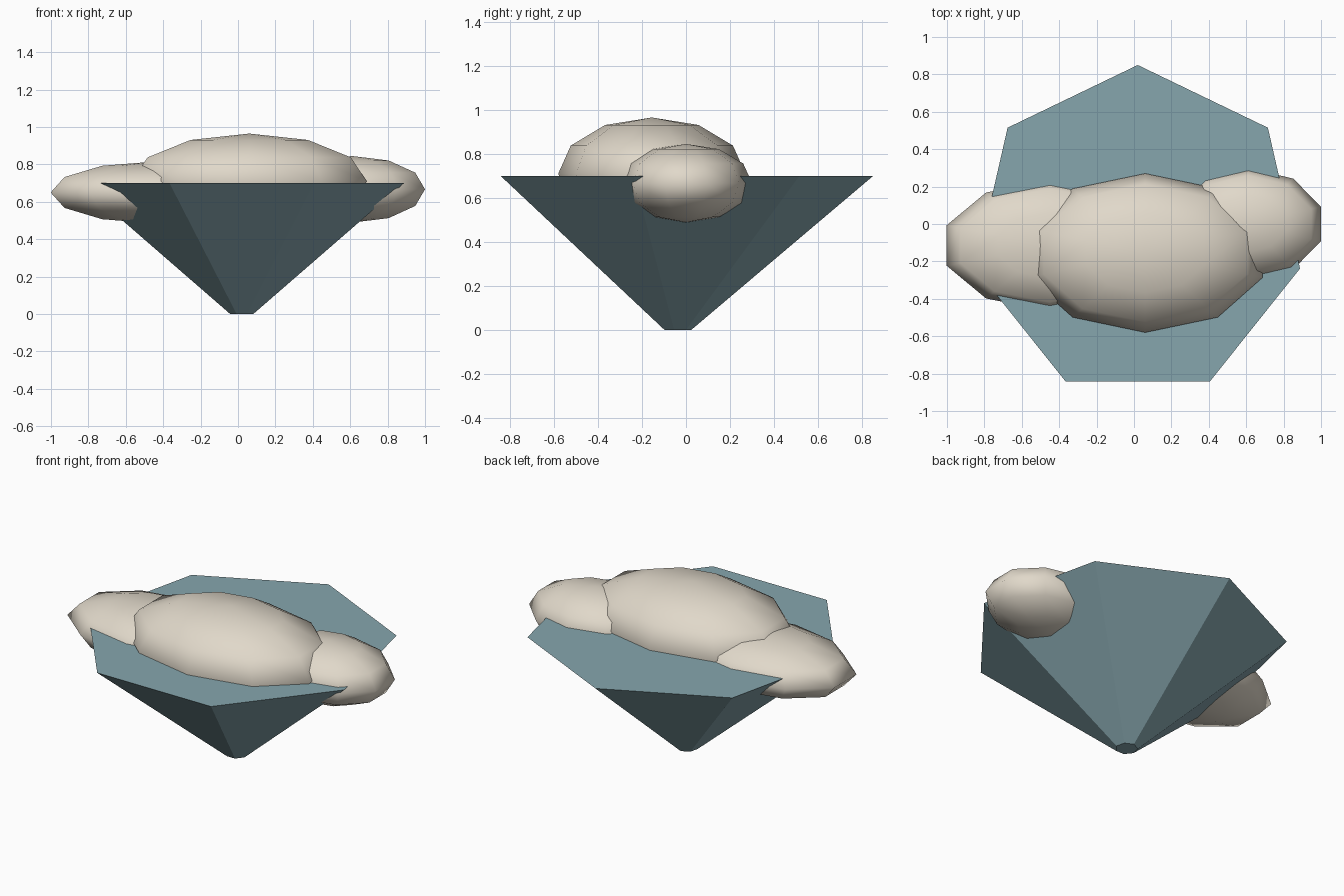
import bpy
import bmesh
from mathutils import Matrix, Vector

if "Cube" in bpy.data.objects:
    bpy.data.objects.remove(bpy.data.objects["Cube"], do_unlink=True)


def material(name, rgb):
    mat = bpy.data.materials.new(name)
    mat.use_nodes = True
    mat.diffuse_color = (*rgb, 1)
    mat.node_tree.nodes["Principled BSDF"].inputs["Base Color"].default_value = (*rgb, 1)
    return mat


def add_part(name, bm, mat, smooth):
    mesh = bpy.data.meshes.new(name)
    for face in bm.faces:
        face.smooth = smooth
    bm.to_mesh(mesh)
    bm.free()
    mesh.materials.append(mat)
    obj = bpy.data.objects.new(name, mesh)
    bpy.context.collection.objects.link(obj)
    return obj


def ellipsoid(name, centre, radii, mat):
    bm = bmesh.new()
    bmesh.ops.create_uvsphere(bm, u_segments=10, v_segments=6, radius=1)
    bmesh.ops.scale(bm, vec=Vector(radii), verts=bm.verts)
    bmesh.ops.translate(bm, vec=Vector(centre), verts=bm.verts)
    return add_part(name, bm, mat, True)


teal = material("muted teal", (0.24, 0.38, 0.42))
cream = material("warm cream", (0.75, 0.69, 0.59))

# Seven-sided tapering base with a flat top
height = 0.70
bm = bmesh.new()
bmesh.ops.create_cone(bm, cap_ends=True, segments=7, radius1=0.063, radius2=0.89,
                      depth=height, matrix=Matrix.Translation((0.02, -0.04, height / 2)))
add_part("tapered_base", bm, teal, False)

# Three overlapping rounded lobes resting in the base
ellipsoid("middle_lobe", (0.06, -0.155, 0.71), (0.66, 0.425, 0.255), cream)
ellipsoid("left_lobe", (0.61, 0.0, 0.667), (0.41, 0.30, 0.178), cream)
ellipsoid("right_lobe", (-0.45, -0.115, 0.65), (0.58, 0.35, 0.165), cream)
